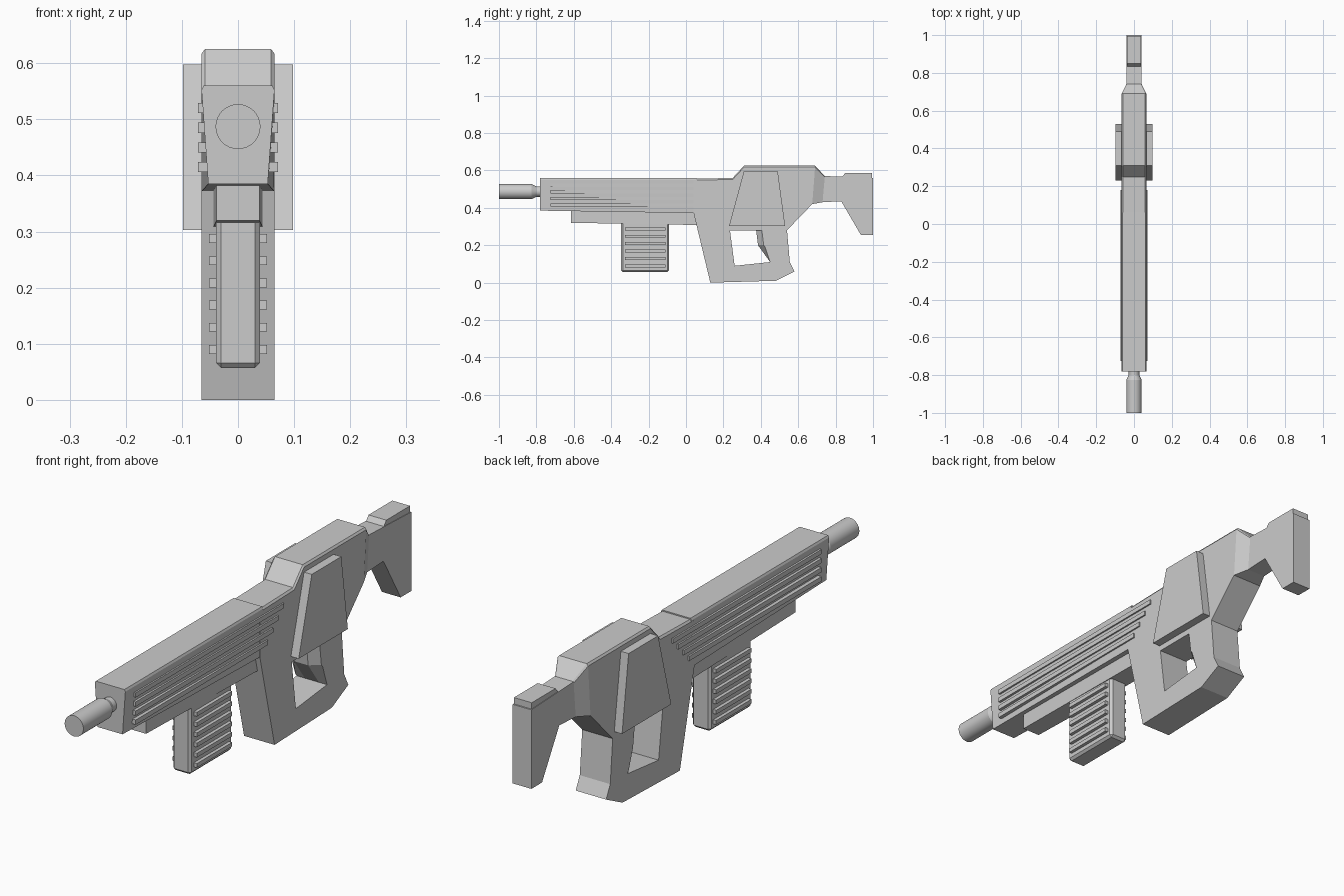
import bpy, bmesh, math

cube = bpy.data.objects.get("Cube")
if cube:
    bpy.data.objects.remove(cube, do_unlink=True)

GREY = (0.6, 0.6, 0.6, 1.0)
mat = bpy.data.materials.new("plain_grey")
mat.use_nodes = True
mat.diffuse_color = GREY
mat.node_tree.nodes["Principled BSDF"].inputs["Base Color"].default_value = GREY


def loft(name, rings):
    """Solid skinned through rings of equal point count, capped at both ends."""
    bm = bmesh.new()
    rows = [[bm.verts.new(p) for p in ring] for ring in rings]
    n = len(rows[0])
    for a, b in zip(rows, rows[1:]):
        for i in range(n):
            j = (i + 1) % n
            bm.faces.new((a[i], a[j], b[j], b[i]))
    bm.faces.new(rows[0])
    bm.faces.new(rows[-1])
    bmesh.ops.recalc_face_normals(bm, faces=bm.faces)
    mesh = bpy.data.meshes.new(name)
    bm.to_mesh(mesh)
    bm.free()
    mesh.materials.append(mat)
    obj = bpy.data.objects.new(name, mesh)
    bpy.context.collection.objects.link(obj)
    return obj


def slab(name, outline, half):
    """Side outline (y, z) extruded across x."""
    return loft(name, [[(x, y, z) for y, z in outline] for x in (-half, half)])


def block(name, half, y0, y1, z0, z1):
    return slab(name, [(y0, z0), (y1, z0), (y1, z1), (y0, z1)], half)


def section(y, half_profile):
    """Mirrored cross-section at y from (half width, z) points, top to bottom."""
    right = [(x, y, z) for x, z in half_profile]
    left = [(-x, y, z) for x, z in reversed(half_profile)]
    return right + left


def bevel(obj, width):
    mod = obj.modifiers.new("bevel", "BEVEL")
    mod.width = width
    mod.segments = 1


# Receiver with grip, its top edges chamfered
W = 0.065
receiver_outline = [
    (0.04, 0.375), (0.13, 0.0), (0.48, 0.01), (0.58, 0.06), (0.555, 0.11),
    (0.54, 0.28), (0.675, 0.42), (0.69, 0.625), (0.31, 0.625), (0.25, 0.56),
    (0.04, 0.555)]


def receiver_ring(x, drop):
    return [(x, y, z - (drop if z > 0.5 else 0)) for y, z in receiver_outline]


receiver = loft("receiver", [receiver_ring(-W, 0.008), receiver_ring(-W + 0.006, 0),
                             receiver_ring(W - 0.006, 0), receiver_ring(W, 0.008)])

# Trigger opening, flared toward the grip at both sides
def opening_ring(x, flare):
    return [(x, y, z) for y, z in [
        (0.235, 0.28), (0.26, 0.09), (0.45, 0.11),
        (0.385 + flare, 0.2), (0.375 + flare, 0.28)]]


cutter = loft("opening_cutter", [opening_ring(-0.07, 0.035), opening_ring(-0.03, 0),
                                 opening_ring(0.03, 0), opening_ring(0.07, 0.035)])
cutter.hide_render = True
cut = receiver.modifiers.new("opening", "BOOLEAN")
cut.operation = "DIFFERENCE"
cut.solver = "EXACT"
cut.object = cutter
bpy.context.view_layer.objects.active = receiver
bpy.ops.object.modifier_apply(modifier=cut.name)
bpy.data.objects.remove(cutter, do_unlink=True)

# Side plates
plate_outline = [(0.23, 0.303), (0.53, 0.303), (0.49, 0.598), (0.31, 0.598)]
slab("side_plates", plate_outline, 0.098)

# Narrowing neck and stock
S = 0.04
loft("stock_neck", [
    [(-W, 0.675, 0.42), (W, 0.675, 0.42), (W, 0.69, 0.617), (W - 0.006, 0.69, 0.625),
     (0.006 - W, 0.69, 0.625), (-W, 0.69, 0.617)],
    [(-S, 0.73, 0.43), (S, 0.73, 0.43), (S, 0.742, 0.565), (S - 0.005, 0.742, 0.57),
     (0.005 - S, 0.742, 0.57), (-S, 0.742, 0.565)]])
slab("stock", [(0.73, 0.43), (0.83, 0.435), (0.935, 0.255), (1.0, 0.255),
               (1.0, 0.56), (0.742, 0.57)], S)
slab("stock_pad", [(0.83, 0.56), (0.85, 0.585), (0.995, 0.585), (0.995, 0.55)], S - 0.002)

# Handguard, pinched at the lower front
loft("handguard", [
    section(-0.78, [(0.061, 0.56), (0.065, 0.552), (0.053, 0.385)]),
    section(0.06, [(0.061, 0.56), (0.065, 0.552), (0.0645, 0.372)])])
for i in range(4):
    z = 0.52 - 0.035 * i
    block(f"handguard_rib_{i + 1}", 0.071, -0.725, 0.18 - 0.033 * i, z - 0.009, z + 0.009)

# Rail under the handguard
loft("under_rail", [section(-0.615, [(0.038, 0.4), (0.038, 0.32)]),
                    section(0.07, [(0.044, 0.4), (0.044, 0.308)])])

# Magazine with side ribs
magazine = block("magazine", 0.039, -0.347, -0.09, 0.057, 0.35)
bevel(magazine, 0.009)
for i in range(6):
    z = 0.09 + 0.0395 * i
    block(f"magazine_rib_{i + 1}", 0.052, -0.325, -0.11, z - 0.008, z + 0.008)

# Barrel turned about the y axis
SIDES = 32
barrel_profile = [(-1.0, 0.04), (-0.825, 0.04), (-0.8, 0.028), (-0.77, 0.028)]
barrel = loft("barrel", [
    [(r * math.cos(k * math.tau / SIDES), y, 0.487 + r * math.sin(k * math.tau / SIDES))
     for k in range(SIDES)] for y, r in barrel_profile])
bpy.ops.object.select_all(action="DESELECT")
barrel.select_set(True)
bpy.context.view_layer.objects.active = barrel
bpy.ops.object.shade_smooth_by_angle(angle=math.radians(25))
